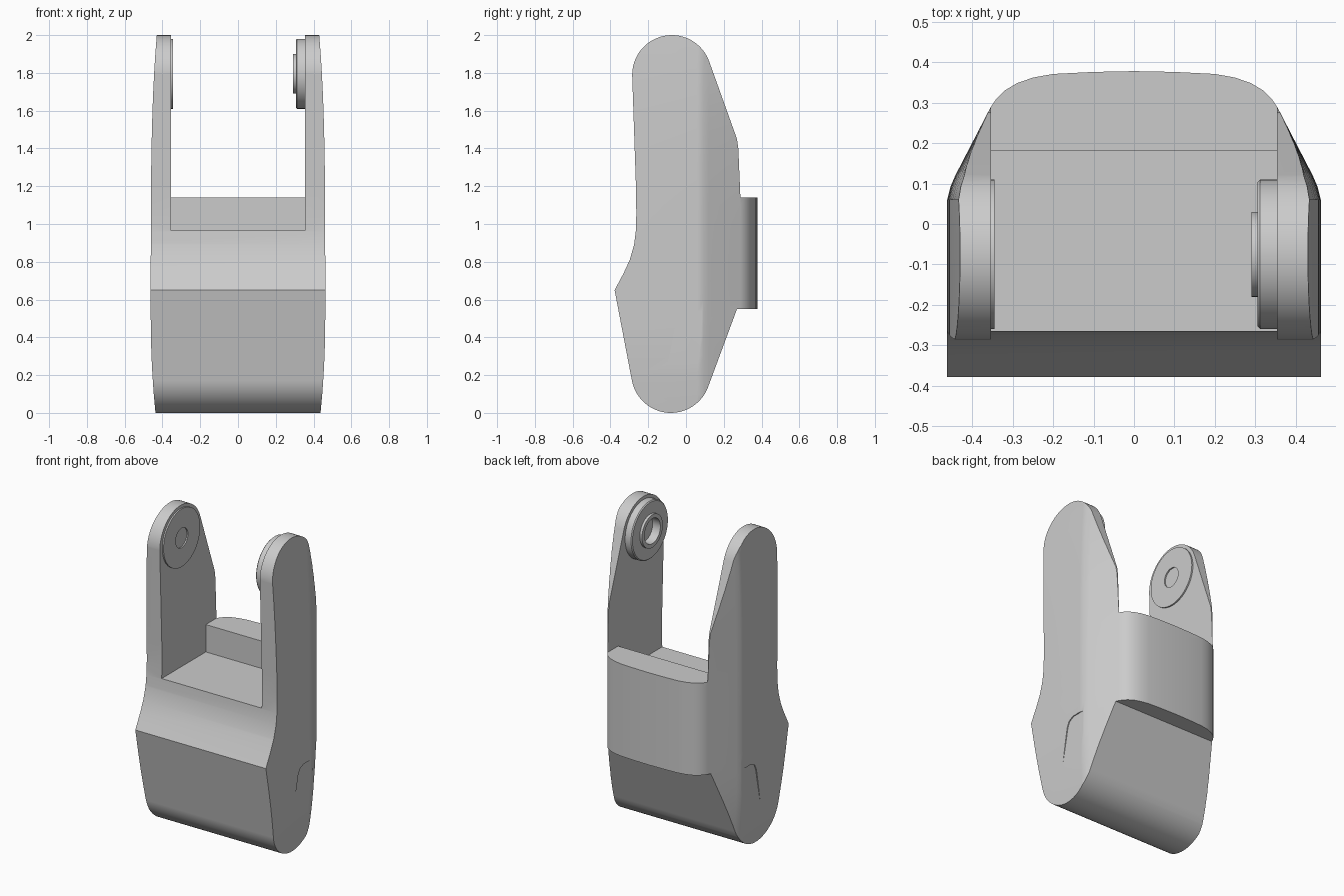
import bpy, bmesh
from math import sin, cos, pi, radians

if "Cube" in bpy.data.objects:
    bpy.data.objects.remove(bpy.data.objects["Cube"], do_unlink=True)

grey = bpy.data.materials.new("plain_grey")
grey.use_nodes = True
grey.diffuse_color = (0.6, 0.6, 0.6, 1)
grey.node_tree.nodes["Principled BSDF"].inputs["Base Color"].default_value = (0.6, 0.6, 0.6, 1)


def loft(name, rings, capped=True):
    """Skin a list of equal-length closed rings."""
    bm = bmesh.new()
    rows = [[bm.verts.new(p) for p in ring] for ring in rings]
    n = len(rows[0])
    for a, b in zip(rows, rows[1:]):
        for i in range(n):
            j = (i + 1) % n
            bm.faces.new((a[i], a[j], b[j], b[i]))
    if capped:
        bm.faces.new(rows[0])
        bm.faces.new(rows[-1])
    bmesh.ops.recalc_face_normals(bm, faces=bm.faces[:])
    mesh = bpy.data.meshes.new(name)
    bm.to_mesh(mesh)
    bm.free()
    mesh.materials.append(grey)
    obj = bpy.data.objects.new(name, mesh)
    bpy.context.collection.objects.link(obj)
    return obj


def side_prism(name, profile, x0, x1):
    return loft(name, [[(x, y, z) for y, z in profile] for x in (x0, x1)])


def activate(obj):
    bpy.ops.object.select_all(action='DESELECT')
    obj.select_set(True)
    bpy.context.view_layer.objects.active = obj


def combine(obj, cutter, operation):
    cutter.hide_render = True
    mod = obj.modifiers.new("cut", 'BOOLEAN')
    mod.operation, mod.object, mod.solver = operation, cutter, 'EXACT'
    activate(obj)
    bpy.ops.object.modifier_apply(modifier=mod.name)
    bpy.data.objects.remove(cutter, do_unlink=True)


def smooth(obj, angle):
    activate(obj)
    bpy.ops.object.shade_smooth_by_angle(angle=radians(angle))


def arc(cy, cz, r, start, end, n=24):
    angles = [radians(start + (end - start) * i / n) for i in range(n + 1)]
    return [(cy + r * cos(a), cz + r * sin(a)) for a in angles]


# Outer envelope: plan outline with gently barrelled sides
def half_width(z):
    if z < 0.5:
        return 0.462 - 0.025 * ((0.5 - z) / 0.5) ** 2
    return 0.462 - 0.032 * ((z - 0.5) / 1.5) ** 4


def plan(z):
    w = half_width(z)
    half = [(w, -0.5), (w, 0.06), (w - 0.008, 0.092), (w - 0.02, 0.12),
            (0.355, 0.288), (0.34, 0.31), (0.32, 0.33), (0.29, 0.348),
            (0.25, 0.362), (0.2, 0.371), (0.1, 0.376)]
    outline = half + [(0, 0.378)] + [(-x, y) for x, y in reversed(half)]
    return [(x, y, z) for x, y in outline]


body = loft("forked_body", [plan(-0.1 + 2.2 * i / 22) for i in range(23)])

# Side silhouette, including the raised back plate
silhouette = (arc(-0.075, 1.79, 0.21, 180, 20)
              + [(0.27, 1.45), (0.277, 1.4), (0.288, 1.14), (0.5, 1.14),
                 (0.5, 0.55), (0.27, 0.55)]
              + arc(-0.08, 0.21, 0.21, -20, -169)
              + [(-0.378, 0.65), (-0.33, 0.74), (-0.298, 0.81), (-0.275, 0.89),
                 (-0.266, 0.96), (-0.263, 1.05), (-0.265, 1.2)])
combine(body, side_prism("silhouette", silhouette, -1, 1), 'INTERSECT')

# Stepped slot between the two arms
slot = [(-1, 0.965), (0.18, 0.965), (0.18, 1.14), (1, 1.14), (1, 3), (-1, 3)]
combine(body, side_prism("slot", slot, -0.354, 0.354), 'DIFFERENCE')

# Shallow flat relief low on each outer side
relief = [(-0.12, 0.15), (-0.068, 0.4), (-0.052, 0.48), (-0.035, 0.515),
          (0, 0.533), (0.3, 0.535), (0.3, 0.15)]
for side in (-1, 1):
    combine(body, side_prism("relief", relief, side * 0.456, side * 0.6), 'DIFFERENCE')

smooth(body, 20)
body.modifiers.new("even_shading", 'WEIGHTED_NORMAL').keep_sharp = True


# Pivot discs on the inner faces of the arms
def pivot(name, profile, segments=64):
    rings = [[(x, -0.075 + r * cos(2 * pi * i / segments),
               1.795 + r * sin(2 * pi * i / segments)) for i in range(segments)]
             for x, r in profile]
    smooth(loft(name, rings), 30)


pivot("right_pivot_disc", [(-0.37, 0.185), (-0.345, 0.185), (-0.345, 0.062), (-0.353, 0.062)])
pivot("left_pivot_boss", [(0.37, 0.185), (0.312, 0.185), (0.306, 0.179), (0.306, 0.105),
                          (0.29, 0.105), (0.29, 0.08), (0.345, 0.08)])
